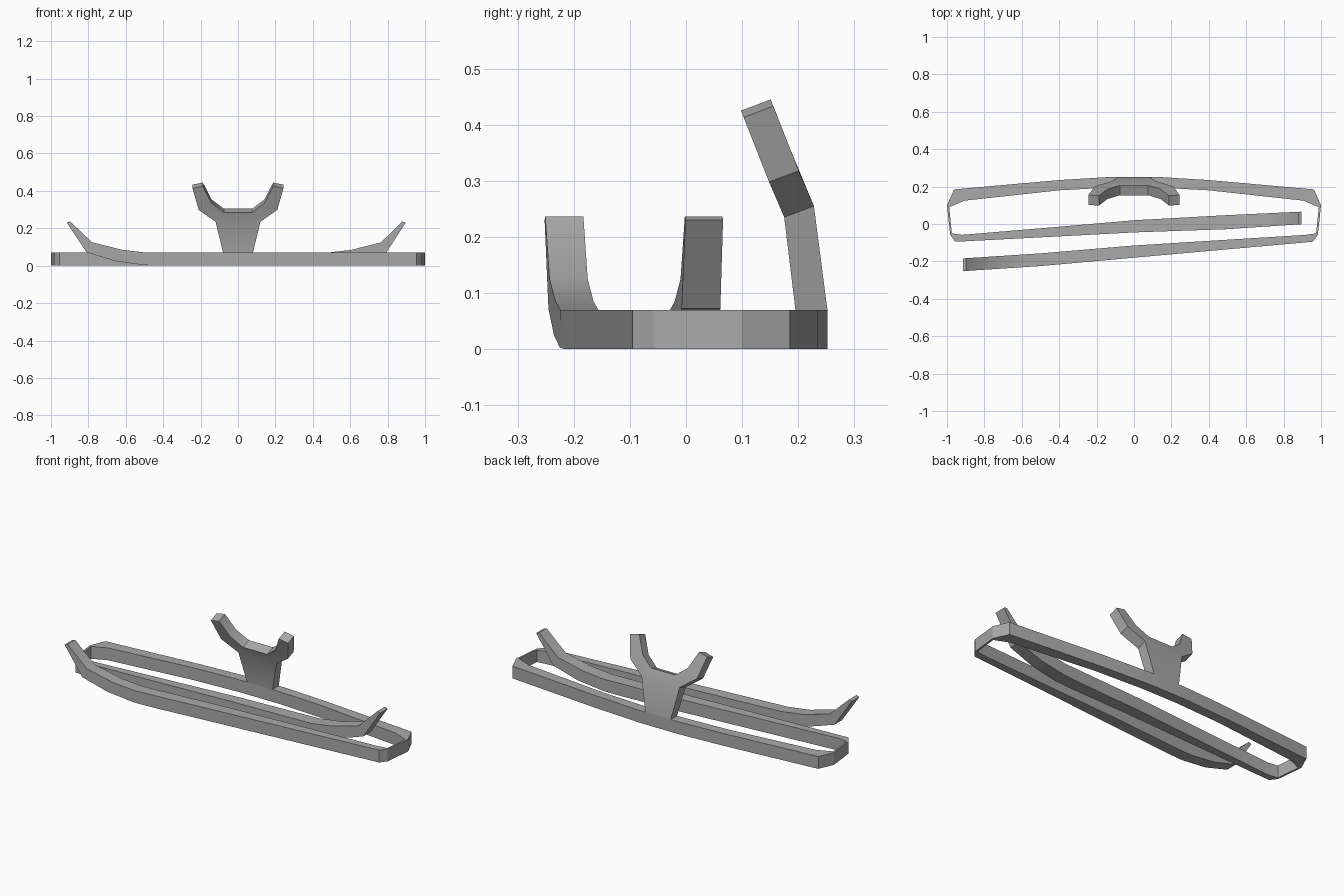
import bpy, bmesh
from mathutils import Vector

if "Cube" in bpy.data.objects:
    bpy.data.objects.remove(bpy.data.objects["Cube"])

metal = bpy.data.materials.new("grey_metal")
metal.use_nodes = True
GREY = (0.4, 0.4, 0.4, 1)
metal.diffuse_color = GREY
metal.node_tree.nodes["Principled BSDF"].inputs["Base Color"].default_value = GREY


def interp(knots, t):
    """Piecewise linear value of (t, value) knots."""
    for (a, va), (b, vb) in zip(knots, knots[1:]):
        if t <= b:
            break
    return va + (vb - va) * (t - a) / (b - a)


def finish(bm, name):
    bmesh.ops.recalc_face_normals(bm, faces=bm.faces)
    mesh = bpy.data.meshes.new(name)
    bm.to_mesh(mesh)
    bm.free()
    mesh.materials.append(metal)
    obj = bpy.data.objects.new(name, mesh)
    bpy.context.collection.objects.link(obj)
    bpy.ops.object.select_all(action='DESELECT')
    obj.select_set(True)
    bpy.context.view_layer.objects.active = obj
    bpy.ops.object.shade_smooth_by_angle(angle=0.52)
    return obj


# Flat band: back rail and rounded end, as outer and inner plan points
HEIGHT = 0.07
END = [((0, .252), (0, .195)), ((.12, .252), (.12, .195)),
       ((.4, .235), (.4, .18)), ((.962, .185), (.905, .125)),
       ((1, .1), (.988, .09)), ((.983, -.058), (.974, -.05)),
       ((.955, -.095), (.92, -.058))]
# Arm running back across, curling up at its tip: low and high (x, z)
ARM = [((-.4, 0), (-.4, HEIGHT)), ((0, 0), (0, HEIGHT)),
       ((.4, 0), (.4, HEIGHT)), ((.5, .003), (.49, HEIGHT)),
       ((.66, .025), (.62, .085)), ((.81, .072), (.78, .125)),
       ((.915, .23), (.897, .236))]


def half_band(side, front, rear, reach):
    """Cross-sections from the back centre, round one end, to an arm tip."""
    sections = []
    for o, i in END:
        sections.append([(side * p[0], p[1], z) for p, z in
                         ((o, 0), (o, HEIGHT), (i, HEIGHT), (i, 0))])
    for low, high in ARM:
        sections.append([(-side * p[0] * reach, interp(edge, p[0]), p[1])
                         for edge, p in ((front, low), (front, high),
                                         (rear, high), (rear, low))])
    return sections


front_half = half_band(1, [(-.955, -.095), (0, -.18), (.5, -.225), (.915, -.252)],
                       [(-.92, -.058), (0, -.115), (.5, -.157), (.915, -.184)], 1)
middle_half = half_band(-1, [(-.955, -.095), (0, -.045), (.5, -.028), (.915, -.001)],
                        [(-.92, -.058), (0, .02), (.5, .047), (.915, .066)], .98)

bm = bmesh.new()
rings = [[bm.verts.new(p) for p in s] for s in front_half[::-1] + middle_half[1:]]
for a, b in zip(rings, rings[1:]):
    for k in range(4):
        n = (k + 1) % 4
        bm.faces.new((a[k], a[n], b[n], b[k]))
bm.faces.new(rings[0])
bm.faces.new(rings[-1])
finish(bm, "looped_band")

# Forked bracket: half outline of the front face, bent forward with height
LEAN = [(HEIGHT, .195), (.235, .175), (.298, .148), (.425, .098)]
FORK = [(.08, HEIGHT), (.12, .235), (.21, .298), (.243, .413),
        (.188, .425), (.142, .335), (.076, .285)]
bm = bmesh.new()


def fork_points(side, rear):
    pts = []
    for x, z in FORK:
        p = Vector((side * x, interp(LEAN, z), z))
        if rear:
            p += Vector((0, .057, 0)) if z == HEIGHT else Vector((0, .053, .02))
        pts.append(bm.verts.new(p))
    return pts


layers = []
for rear in (False, True):
    r, l = fork_points(1, rear), fork_points(-1, rear)
    bm.faces.new((l[0], r[0], r[1], l[1]))
    bm.faces.new((l[1], r[1], r[6], l[6]))
    for s in (r, l):
        bm.faces.new((s[1], s[2], s[5], s[6]))
        bm.faces.new((s[2], s[3], s[4], s[5]))
    layers.append(r + l[::-1])
# Edge walls joining the front and rear faces
f, b = layers
for k in range(len(f)):
    bm.faces.new((f[k - 1], f[k], b[k], b[k - 1]))
finish(bm, "forked_bracket")
